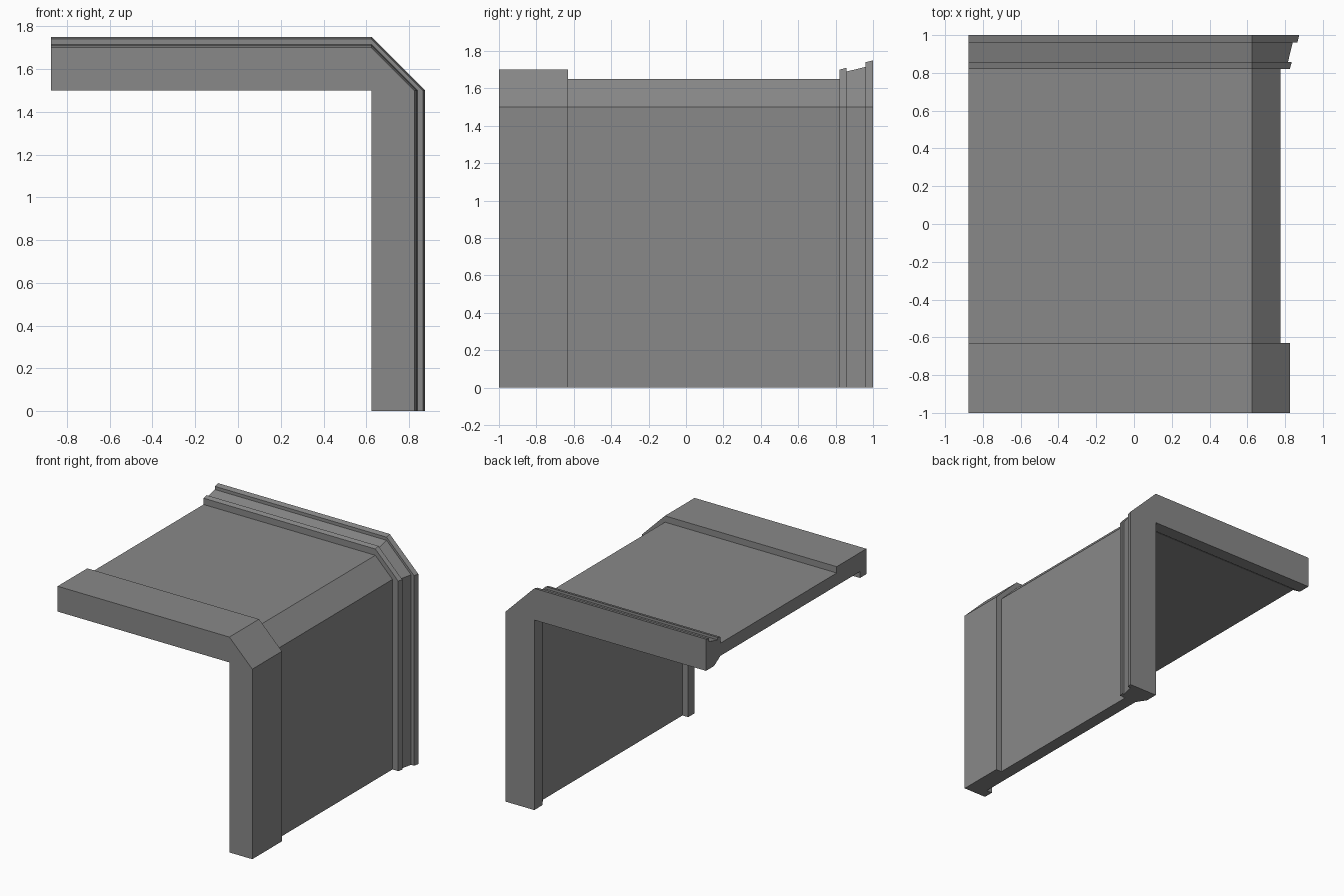
import bpy, bmesh

if "Cube" in bpy.data.objects:
    bpy.data.objects.remove(bpy.data.objects["Cube"])

# Wall/ceiling trim profile: (y, thickness outward from the inner opening line)
profile = [
    # outer side, front to back: front band, panel, ribbed back moulding
    (-1.0, 0.20), (-0.63, 0.20), (-0.63, 0.15), (0.82, 0.15),
    (0.82, 0.20), (0.857, 0.21), (0.857, 0.19), (0.96, 0.215),
    (0.96, 0.24), (1.0, 0.25),
    # inner side, back to front: back lip with sloped edge, recess, front lip
    (1.0, 0.0), (0.90, 0.0), (0.82, 0.05), (-0.92, 0.05),
    (-0.92, 0.0), (-1.0, 0.0),
]

LEFT, CORNER, CEILING = -0.875, 0.625, 1.5

# Stations along the ceiling, over the chamfered corner and down the wall
stations = [
    lambda y, t: (LEFT, y, CEILING + t),
    lambda y, t: (CORNER, y, CEILING + t),
    lambda y, t: (CORNER + t, y, CEILING),
    lambda y, t: (CORNER + t, y, 0.0),
]

grey = bpy.data.materials.new("grey_metal")
grey.diffuse_color = (0.25, 0.25, 0.25, 1.0)
grey.use_nodes = True
grey.node_tree.nodes["Principled BSDF"].inputs["Base Color"].default_value = grey.diffuse_color

# Sweep the profile through the stations
bm = bmesh.new()
rings = [[bm.verts.new(place(y, t)) for y, t in profile] for place in stations]
n = len(profile)
for a, b in zip(rings, rings[1:]):
    for i in range(n):
        j = (i + 1) % n
        bm.faces.new((a[i], a[j], b[j], b[i]))

# Close both ends, then collapse the chamfer where it meets the inner corner
bm.faces.new(rings[0])
bm.faces.new(rings[-1][::-1])
bmesh.ops.remove_doubles(bm, verts=bm.verts, dist=1e-5)
bmesh.ops.dissolve_degenerate(bm, edges=bm.edges, dist=1e-5)
bmesh.ops.recalc_face_normals(bm, faces=bm.faces)

mesh = bpy.data.meshes.new("corridor_corner")
bm.to_mesh(mesh)
bm.free()
mesh.materials.append(grey)
bpy.context.collection.objects.link(bpy.data.objects.new("corridor_corner", mesh))
